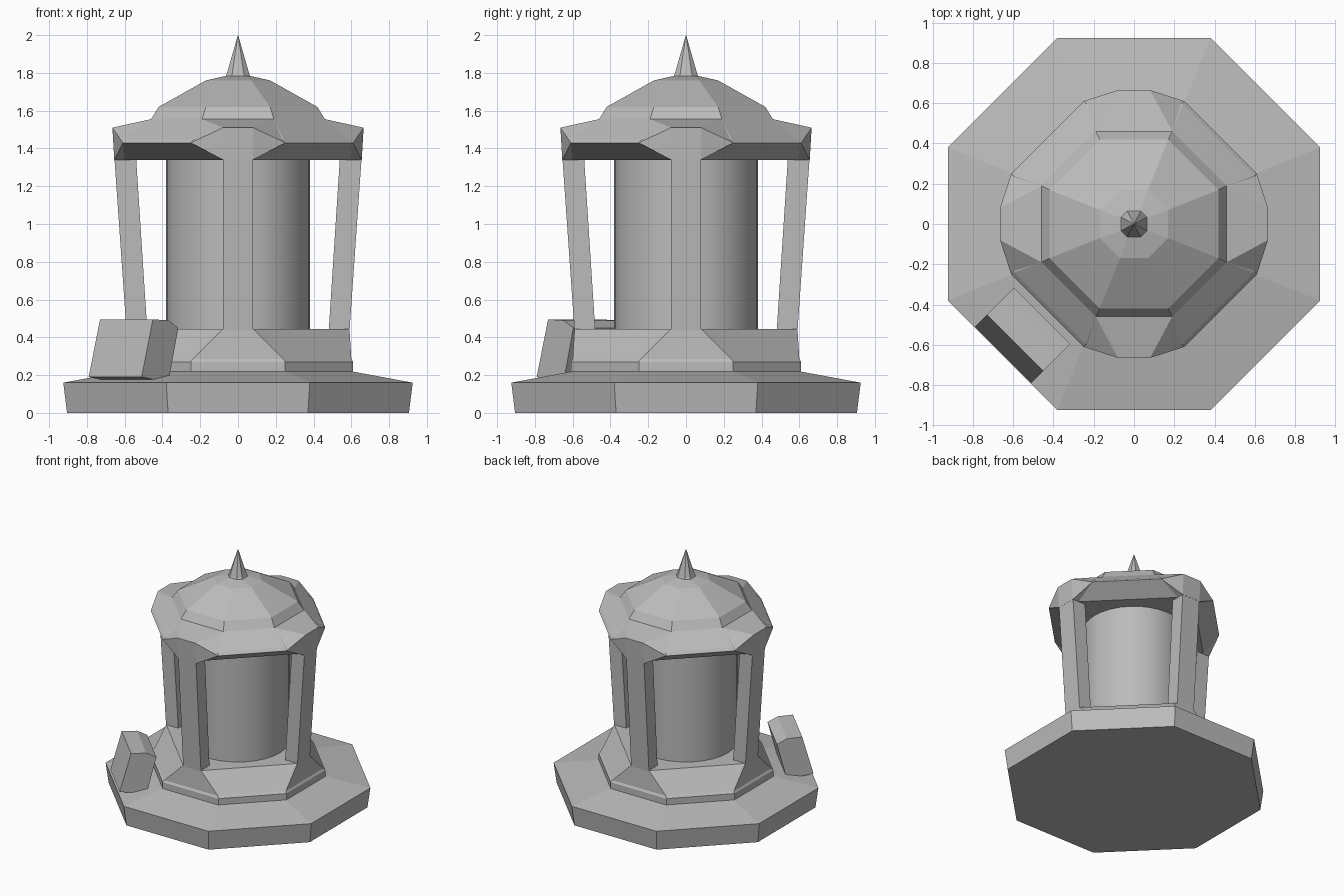
import bpy, bmesh, math
from mathutils import Vector, Matrix

if "Cube" in bpy.data.objects:
    bpy.data.objects.remove(bpy.data.objects["Cube"], do_unlink=True)

stone = bpy.data.materials.new("stone_grey")
stone.use_nodes = True
grey = (0.5, 0.5, 0.5, 1)
stone.diffuse_color = grey
stone.node_tree.nodes["Principled BSDF"].inputs["Base Color"].default_value = grey


def finish(name, bm):
    bmesh.ops.recalc_face_normals(bm, faces=bm.faces)
    mesh = bpy.data.meshes.new(name)
    bm.to_mesh(mesh)
    bm.free()
    mesh.materials.append(stone)
    obj = bpy.data.objects.new(name, mesh)
    bpy.context.collection.objects.link(obj)
    return obj


def octagon_loft(name, sections):
    """Each section is (half width, half length of the axis sides, height)."""
    bm = bmesh.new()
    rings = []
    for a, b, z in sections:
        quarter = [Vector((a, -b, z)), Vector((a, b, z))]
        rings.append([bm.verts.new(Matrix.Rotation(k * math.pi / 2, 3, 'Z') @ p)
                      for k in range(4) for p in quarter])
    for low, high in zip(rings, rings[1:]):
        for i in range(8):
            j = (i + 1) % 8
            bm.faces.new((low[i], low[j], high[j], high[i]))
    bm.faces.new(rings[0][::-1])
    bm.faces.new(rings[-1])
    return finish(name, bm)


def hull(name, points, angle=0):
    bm = bmesh.new()
    turn = Matrix.Rotation(angle, 3, 'Z')
    for p in points:
        bm.verts.new(turn @ Vector(p))
    bmesh.ops.convex_hull(bm, input=bm.verts)
    bmesh.ops.dissolve_limit(bm, angle_limit=0.01, verts=bm.verts, edges=bm.edges)
    return finish(name, bm)


# Stepped plinth
octagon_loft("base_slab", [(0.905, 0.37, 0), (0.925, 0.38, 0.16), (0.6, 0.25, 0.22)])
octagon_loft("pedestal", [(0.61, 0.25, 0.2), (0.61, 0.25, 0.27),
                          (0.6, 0.24, 0.285), (0.59, 0.08, 0.445)])

# Round core
bm = bmesh.new()
bmesh.ops.create_cone(bm, cap_ends=True, segments=32, radius1=0.38, radius2=0.38,
                      depth=0.95, matrix=Matrix.Translation((0, 0, 0.9)))
core = finish("core_drum", bm)
bpy.context.view_layer.objects.active = core
core.select_set(True)
bpy.ops.object.shade_smooth_by_angle(angle=math.radians(40))

# Faceted roof and spike
octagon_loft("roof", [(0.6, 0.08, 1.34), (0.61, 0.25, 1.43), (0.595, 0.24, 1.45),
                      (0.46, 0.19, 1.555), (0.42, 0.17, 1.62),
                      (0.17, 0.07, 1.76), (0.06, 0.03, 1.785)])
octagon_loft("spike", [(0.07, 0.035, 1.77), (0.058, 0.03, 1.8), (0.001, 0.0005, 2)])

# Leaning posts and the roof brackets above them, one per side
for k, side in enumerate(("left", "back", "right", "front")):
    turn = k * math.pi / 2
    hull(side + "_post", [(x, s * 0.08, z) for s in (-1, 1) for x, z in
                          ((0.48, 0.43), (0.59, 0.43), (0.54, 1.36), (0.655, 1.36))], turn)
    hull(side + "_bracket", [(x, s * y, z) for s in (-1, 1) for x, y, z in
                             ((0.3, 0.08, 1.34), (0.655, 0.08, 1.34), (0.665, 0.08, 1.51),
                              (0.46, 0.19, 1.555), (0.61, 0.25, 1.43))], turn)

# Tilted block leaning on the front right of the pedestal
block_profile = [(0.92, 0.19), (0.835, 0.495), (0.72, 0.49), (0.645, 0.45), (0.72, 0.16)]
hull("leaning_block", [(d, s * 0.198, z) for s in (-1, 1) for d, z in block_profile],
     math.radians(225))
